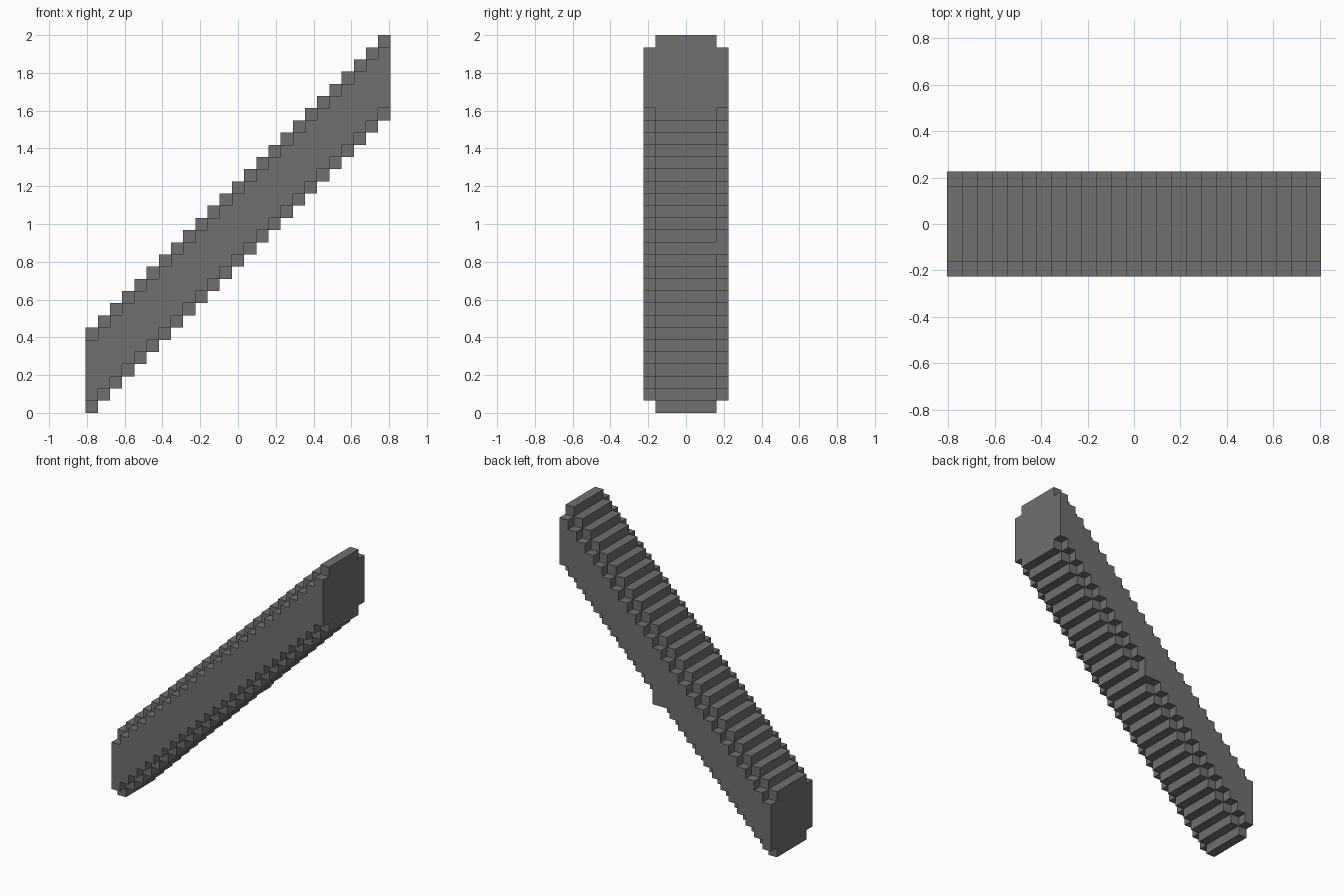
import bpy
import bmesh

cube = bpy.data.objects.get("Cube")
if cube:
    bpy.data.objects.remove(cube, do_unlink=True)

STEPS = 25            # columns along x
TALL = 7              # height of one column, in blocks
UNIT = 2 / (STEPS + TALL - 1)

stone = bpy.data.materials.new("dark_grey_stone")
stone.use_nodes = True
GREY = (0.16, 0.16, 0.16, 1)
stone.diffuse_color = GREY
stone.node_tree.nodes["Principled BSDF"].inputs["Base Color"].default_value = GREY


def stepped_slab(name, y0, y1, inset, filled=()):
    """Extrude a staircase outline from y0 to y1 (in blocks).
    inset trims each column top and bottom; filled columns keep their lowest block."""
    lower, upper = [], []
    for i in range(STEPS):
        bottom = i if i in filled else i + inset
        top = i + TALL - inset
        lower += [(i, bottom), (i + 1, bottom)]
        upper += [(i, top), (i + 1, top)]
    # drop points that repeat where neighbouring columns are level
    outline = list(dict.fromkeys(lower + upper[::-1]))

    bm = bmesh.new()
    verts = [bm.verts.new(((x - STEPS / 2) * UNIT, y0 * UNIT, z * UNIT))
             for x, z in outline]
    face = bm.faces.new(verts)
    result = bmesh.ops.extrude_face_region(bm, geom=[face])
    moved = [g for g in result["geom"] if isinstance(g, bmesh.types.BMVert)]
    bmesh.ops.translate(bm, verts=moved, vec=(0, (y1 - y0) * UNIT, 0))
    bmesh.ops.recalc_face_normals(bm, faces=bm.faces)

    mesh = bpy.data.meshes.new(name)
    bm.to_mesh(mesh)
    bm.free()
    mesh.materials.append(stone)
    obj = bpy.data.objects.new(name, mesh)
    bpy.context.collection.objects.link(obj)
    return obj


# Wide middle of the sloping beam
stepped_slab("beam_core", -2.5, 2.5, 0)
# Shallower side layers, which notch the long edges
stepped_slab("front_side_layer", -3.5, -2.5, 1)
# The back layer keeps one extra block under its middle
stepped_slab("back_side_layer", 2.5, 3.5, 1, filled=(13,))
